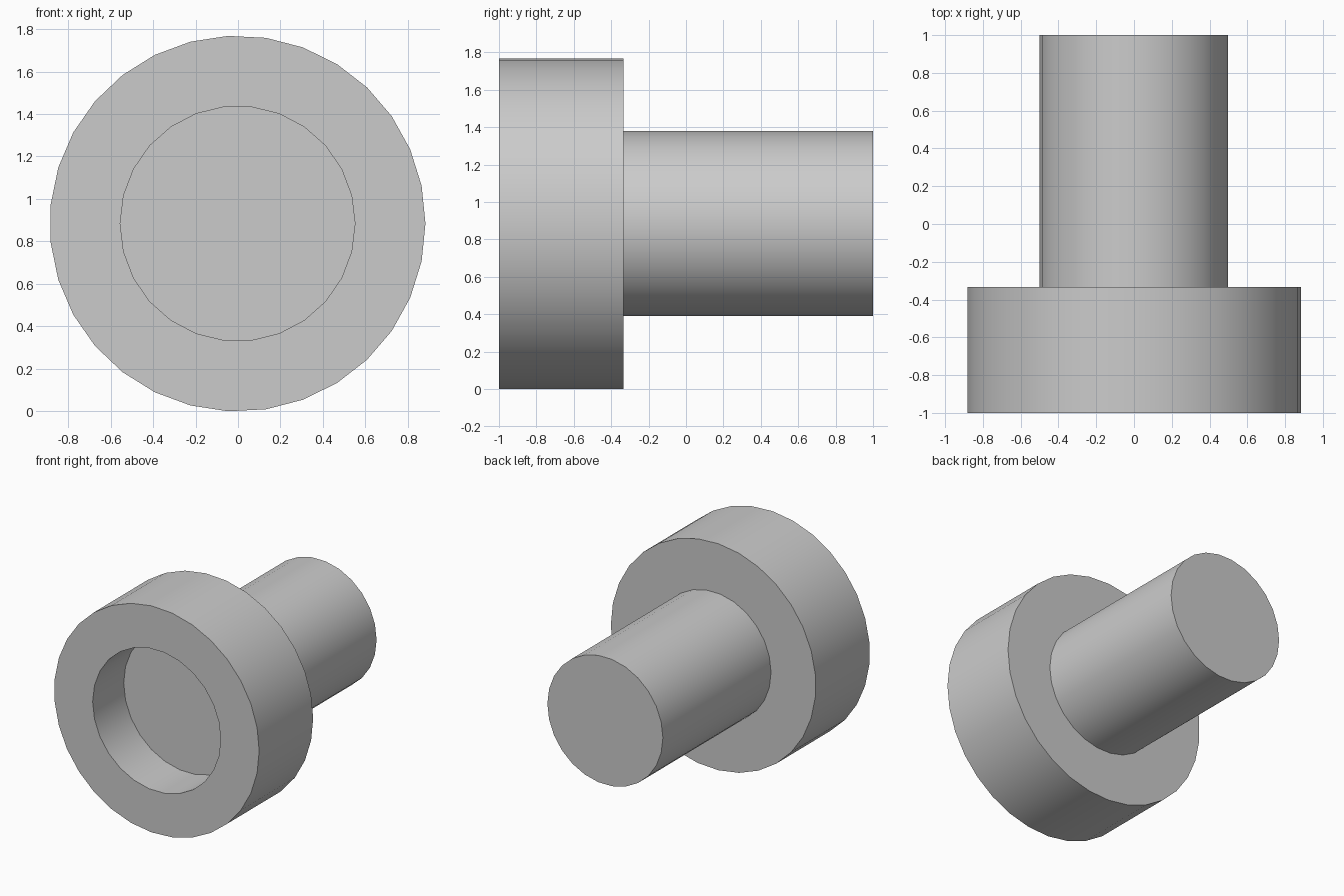
import bpy
import bmesh
from math import cos, sin, tau, radians

if "Cube" in bpy.data.objects:
    bpy.data.objects.remove(bpy.data.objects["Cube"], do_unlink=True)

CENTRE_X, CENTRE_Z = -0.002, 0.884
FRONT, FLOOR, SHOULDER, BACK = -1.0, -0.617, -0.334, 1.0

grey = bpy.data.materials.new("plain grey")
grey.use_nodes = True
colour = (0.6, 0.6, 0.6, 1)
grey.diffuse_color = colour
grey.node_tree.nodes["Principled BSDF"].inputs["Base Color"].default_value = colour


def ring(bm, radius, sides, y):
    """Closed loop of edges around the y axis, with a corner on +x."""
    verts = [bm.verts.new((CENTRE_X + radius * cos(tau * i / sides), y,
                           CENTRE_Z + radius * sin(tau * i / sides)))
             for i in range(sides)]
    return [bm.edges.new((verts[i - 1], verts[i])) for i in range(sides)]


def wall(bm, a, b):
    bmesh.ops.bridge_loops(bm, edges=a + b)


def annulus(bm, outer, inner):
    bmesh.ops.triangle_fill(bm, use_beauty=True, use_dissolve=False, edges=outer + inner)


def cap(bm, loop):
    bmesh.ops.contextual_create(bm, geom=loop)


bm = bmesh.new()

# Wide head
head_front = ring(bm, 0.885, 31, FRONT)
head_back = ring(bm, 0.885, 31, SHOULDER)
wall(bm, head_front, head_back)

# Round socket sunk into the head
socket_rim = ring(bm, 0.553, 26, FRONT)
socket_floor = ring(bm, 0.553, 26, FLOOR)
wall(bm, socket_rim, socket_floor)
cap(bm, socket_floor)
annulus(bm, head_front, socket_rim)

# Solid shaft
shaft_root = ring(bm, 0.4985, 26, SHOULDER)
shaft_end = ring(bm, 0.4985, 26, BACK)
wall(bm, shaft_root, shaft_end)
cap(bm, shaft_end)
annulus(bm, head_back, shaft_root)

bmesh.ops.recalc_face_normals(bm, faces=bm.faces)
mesh = bpy.data.meshes.new("socket_bolt")
bm.to_mesh(mesh)
bm.free()
mesh.materials.append(grey)
bolt = bpy.data.objects.new("socket_bolt", mesh)
bpy.context.collection.objects.link(bolt)

# Smooth round walls, crisp rims
bpy.ops.object.select_all(action="DESELECT")
bolt.select_set(True)
bpy.context.view_layer.objects.active = bolt
bpy.ops.object.shade_smooth_by_angle(angle=radians(30))
